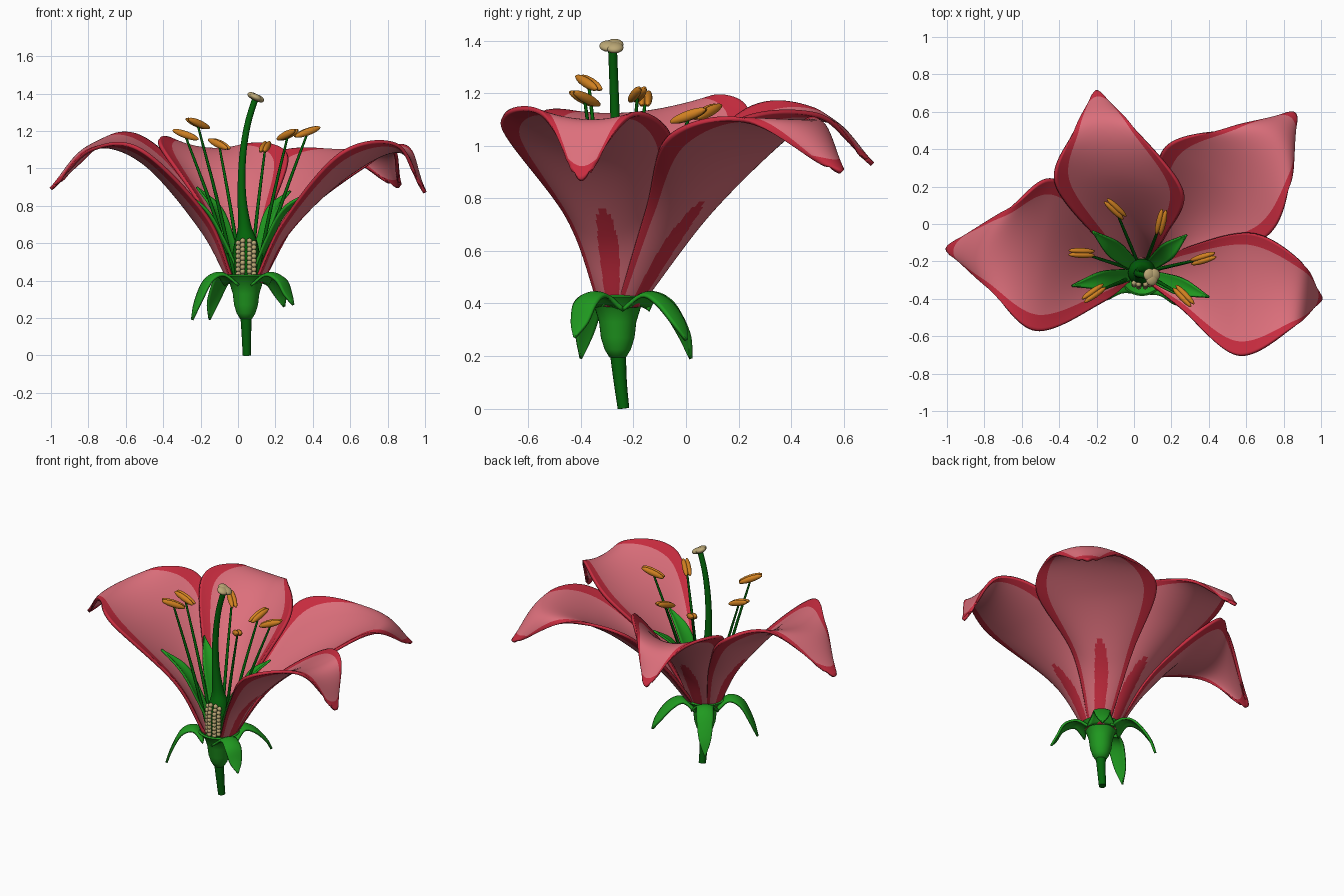
import bpy, bmesh, math
from mathutils import Vector as V, Matrix

if "Cube" in bpy.data.objects:
    bpy.data.objects.remove(bpy.data.objects["Cube"])

CX, CY = 0.043, -0.26   # flower axis


def mat(name, c):
    m = bpy.data.materials.new(name)
    m.diffuse_color = (*c, 1)
    m.use_nodes = True
    m.node_tree.nodes["Principled BSDF"].inputs["Base Color"].default_value = m.diffuse_color
    return m


PINK = mat("petal pink", (0.72, 0.16, 0.20))
RED = mat("petal rim red", (0.58, 0.025, 0.05))
GREEN = mat("fresh green", (0.014, 0.32, 0.014))
DARK = mat("deep green", (0.001, 0.13, 0.003))
ORANGE = mat("anther orange", (0.64, 0.22, 0.015))
TAN = mat("stigma tan", (0.50, 0.39, 0.18))


def finish(name, bm, mats, angle=60, recalc=True):
    bmesh.ops.remove_doubles(bm, verts=bm.verts, dist=1e-5)
    if recalc:
        bmesh.ops.recalc_face_normals(bm, faces=bm.faces)
    me = bpy.data.meshes.new(name)
    bm.to_mesh(me)
    bm.free()
    ob = bpy.data.objects.new(name, me)
    bpy.context.collection.objects.link(ob)
    for m in mats:
        me.materials.append(m)
    for o in bpy.context.selected_objects:
        o.select_set(False)
    bpy.context.view_layer.objects.active = ob
    ob.select_set(True)
    bpy.ops.object.shade_smooth_by_angle(angle=math.radians(angle))
    return ob


def spline(pts, u):
    """Smooth curve through all points, u in 0..1."""
    n = len(pts) - 1
    i = min(int(u * n), n - 1)
    t = u * n - i
    b, c = pts[i], pts[i + 1]
    a = pts[i - 1] if i else b * 2 - c
    d = pts[i + 2] if i + 2 <= n else c * 2 - b
    return 0.5 * (2 * b + (c - a) * t + (2 * a - 5 * b + 4 * c - d) * t * t
                  + (3 * b - a - 3 * c + d) * t ** 3)


def blade(name, left, mid, right, thick, mats, rule=None, ns=60, nt=60):
    """Cupped sheet across three edge curves, given thickness; normals face the flower's inside."""
    bm = bmesh.new()
    grid = []
    for i in range(ns + 1):
        L, M, R = (spline(p, i / ns) for p in (left, mid, right))
        row = []
        for j in range(nt + 1):
            t = 2 * j / nt - 1
            row.append(bm.verts.new(M + (R - L) * (t / 2) + ((L + R) / 2 - M) * t * t))
        grid.append(row)
    for i in range(ns):
        for j in range(nt):
            f = bm.faces.new((grid[i][j], grid[i][j + 1], grid[i + 1][j + 1], grid[i + 1][j]))
            if rule:
                f.material_index = rule((i + .5) / ns, abs(2 * (j + .5) / nt - 1))
    ob = finish(name, bm, mats, recalc=False)
    s = ob.modifiers.new("thickness", 'SOLIDIFY')
    s.thickness, s.offset = thick, 0
    if rule:
        s.material_offset = 1   # outside faces use the next slot
    return ob


def tube(bm, pts, radii, sides=12, steps=20):
    pts = [V(p) for p in pts]
    rad = [V((r, 0, 0)) for r in radii]
    rings = []
    for i in range(steps + 1):
        u = i / steps
        p, r = spline(pts, u), spline(rad, u).x
        d = spline(pts, min(u + .01, 1)) - spline(pts, max(u - .01, 0))
        q = V((0, 0, 1)).rotation_difference(d)
        rings.append([bm.verts.new(p + q @ V((r * math.cos(a), r * math.sin(a), 0)))
                      for a in (2 * math.pi * k / sides for k in range(sides))])
    for a, b in zip(rings, rings[1:]):
        for k in range(sides):
            bm.faces.new((a[k], a[(k + 1) % sides], b[(k + 1) % sides], b[k]))
    bm.faces.new(rings[0][::-1])
    bm.faces.new(rings[-1])


def lathe(name, prof, m, seg=32):
    bm = bmesh.new()
    vs = [bm.verts.new((CX + r, CY, z)) for r, z in prof]
    es = [bm.edges.new(p) for p in zip(vs, vs[1:])]
    bmesh.ops.spin(bm, geom=vs + es, cent=(CX, CY, 0), axis=(0, 0, 1),
                   angle=2 * math.pi, steps=seg)
    return finish(name, bm, [m])


def polar(az, r, z):
    a = math.radians(az)
    return V((CX + r * math.cos(a), CY + r * math.sin(a), z))


# Petals: pink with a red rim, and a red streak low on the outside only
def petal_rule(s, t):
    if t > 0.8 or s > 0.955:
        return 2
    if s < 0.33 and t < 0.33 * math.sqrt(1 - (s / 0.33) ** 2):
        return 4
    return 0


def petal(name, az, left, mid, right, tip):
    tip = V(tip)
    L, M, R = ([V(p) for p in c] for c in (left, mid, right))
    L = [polar(az + 42, .085, .40)] + L + [tip.lerp(L[-1], .2)]
    R = [polar(az - 42, .085, .40)] + R + [tip.lerp(R[-1], .2)]
    blade(name, L, [polar(az, .085, .39)] + M + [tip], R, .018,
          [PINK, PINK, RED, RED, PINK, RED], petal_rule)


petal("petal_left", 174,
      [(-.17, -.42, .75), (-.52, -.57, 1.10), (-.78, -.34, 1.10)],
      [(-.20, -.20, .68), (-.50, -.16, 1.03), (-.78, -.14, 1.12)],
      [(-.17, 0, .79), (-.43, .24, 1.11), (-.66, .09, 1.18)], (-1.0, -.13, .89))
petal("petal_back", 104,
      [(-.20, -.07, .80), (-.42, .22, 1.13), (-.33, .48, 1.14)],
      [(-.01, -.02, .68), (-.08, .27, 1.0), (-.16, .53, 1.10)],
      [(.17, -.06, .76), (.26, .17, 1.08), (.02, .49, 1.12)], (-.2, .71, .93))
petal("petal_back_right", 42,
      [(.10, .10, .76), (.17, .41, 1.06), (.50, .51, 1.09)],
      [(.24, -.02, .69), (.50, .22, .98), (.74, .44, 1.09)],
      [(.35, -.15, .77), (.70, -.07, 1.03), (.83, .20, 1.10)], (.86, .59, .90))
petal("petal_right", -12,
      [(.30, -.12, .75), (.63, -.05, 1.02), (.89, -.20, 1.12)],
      [(.27, -.30, .66), (.58, -.36, .97), (.87, -.38, 1.09)],
      [(.25, -.45, .73), (.55, -.70, 1.08), (.84, -.56, 1.13)], (1.0, -.4, .87))


# Narrow green blades: drooping sepals and upright inner leaves
def strap(name, az, path, widths, cup, thick):
    a = math.radians(az)
    side = V((-math.sin(a), math.cos(a), 0))
    M = [polar(az, r, z) for r, z in path]
    e = [[p + side * (w * sg) + V((0, 0, cup * w)) for p, w in zip(M, widths)] for sg in (1, -1)]
    blade(name, e[0], M, e[1], thick, [GREEN], ns=20, nt=8)


for i, (az, r, z) in enumerate([(-33, .30, .27), (-154, .32, .19), (52, .33, .26), (125, .34, .19)]):
    strap(f"sepal_{i + 1}", az, [(.085, .395), (.15, .44), (.225, .41), (r - .035, (.40 + z) / 2), (r, z)],
          [.085, .05, .05, .036, .002], -.25, .014)

for i, (x, y, z) in enumerate([(-.22, -.04, .9), (.28, -.06, .88), (-.33, -.33, .89), (.40, -.39, .88)]):
    d = V((x - CX, y - CY))
    R = d.length
    strap(f"inner_leaf_{i + 1}", math.degrees(math.atan2(d.y, d.x)),
          [(.04, .42), (.04 + R * .22, .60), (R * .6, .77), (R, z)], [.024, .04, .044, .002], .4, .012)

# Stem and cup
bm = bmesh.new()
tube(bm, [(.047, -.238, 0), (.045, -.25, .1), (CX, CY, .22)], [.022, .025, .031], 16)
finish("stem", bm, [DARK])
lathe("receptacle_cup", [(0, .19), (.032, .195), (.05, .225), (.064, .27), (.071, .33), (.088, .385),
                         (.125, .425), (.115, .432), (.075, .39), (0, .37)], GREEN)

# Ovary running up into the curved style
bm = bmesh.new()
tube(bm, [(CX, CY, .38), (CX, CY, .45), (CX, CY, .53), (.042, CY, .61), (.035, CY, .69), (.022, -.263, .83),
          (.02, -.266, .97), (.03, -.27, 1.11), (.055, -.275, 1.25), (.095, -.28, 1.38)],
     [.06, .072, .074, .06, .036, .024, .02, .018, .017, .017], 20, 54)
finish("ovary_and_style", bm, [DARK])

# Ovules in two double columns on the open front of the ovary
bm = bmesh.new()
for row in range(9):
    z = .425 + row * .0235
    for x in (-.042, -.018, .018, .042):
        outer = abs(x) > .03
        if row == 8 and outer:
            continue
        w = .074 - .25 * max(0, z - .56)
        y = CY - math.sqrt(max(w * w - x * x, 0)) - .004
        bmesh.ops.create_icosphere(bm, subdivisions=2, radius=.0145, matrix=Matrix.Translation(
            (CX + x, y, z + (.011 if outer else 0))))
finish("ovules", bm, [TAN])

# Three-lobed stigma
bm = bmesh.new()
tilt = Matrix.Translation((.095, -.28, 1.38)) @ Matrix.Rotation(math.radians(25), 4, 'Y')
for k in range(3):
    a = math.radians(120 * k + 30)
    bmesh.ops.create_uvsphere(bm, u_segments=20, v_segments=12, radius=1, matrix=tilt @ Matrix.Translation(
        (.016 * math.cos(a), .016 * math.sin(a), 0)) @ Matrix.Diagonal((.034, .034, .018, 1)))
finish("stigma", bm, [TAN])

# Stamens: thin filaments with two-lobed anthers
fil, ant = bmesh.new(), bmesh.new()
for x, y, z, az in [(-.28, -.155, 1.18, 178), (-.215, -.37, 1.24, 215), (-.10, .08, 1.13, 137),
                    (.145, .01, 1.115, 77), (.265, -.385, 1.18, -46), (.37, -.185, 1.195, 17)]:
    p = V((x, y, z))
    out = V((x - CX, y - CY, 0)).normalized()
    d = V((math.cos(math.radians(az)), math.sin(math.radians(az)), 0))
    base = V((CX, CY, .42)) + out * .065
    midp = base.lerp(p, .5) + V((0, 0, .02))
    tube(fil, [base, midp, p - V((0, 0, .01))], [.010, .009, .006], 8, 12)
    ax = (d + V((0, 0, .36))).normalized()
    side = V((-d.y, d.x, 0))
    rot = Matrix((ax, side, ax.cross(side))).transposed().to_4x4()
    for s in (-1, 1):
        bmesh.ops.create_uvsphere(ant, u_segments=14, v_segments=10, radius=1,
                                  matrix=Matrix.Translation(p + side * (.011 * s)) @ rot
                                  @ Matrix.Diagonal((.076, .016, .019, 1)))
finish("filaments", fil, [DARK])
finish("anthers", ant, [ORANGE])
